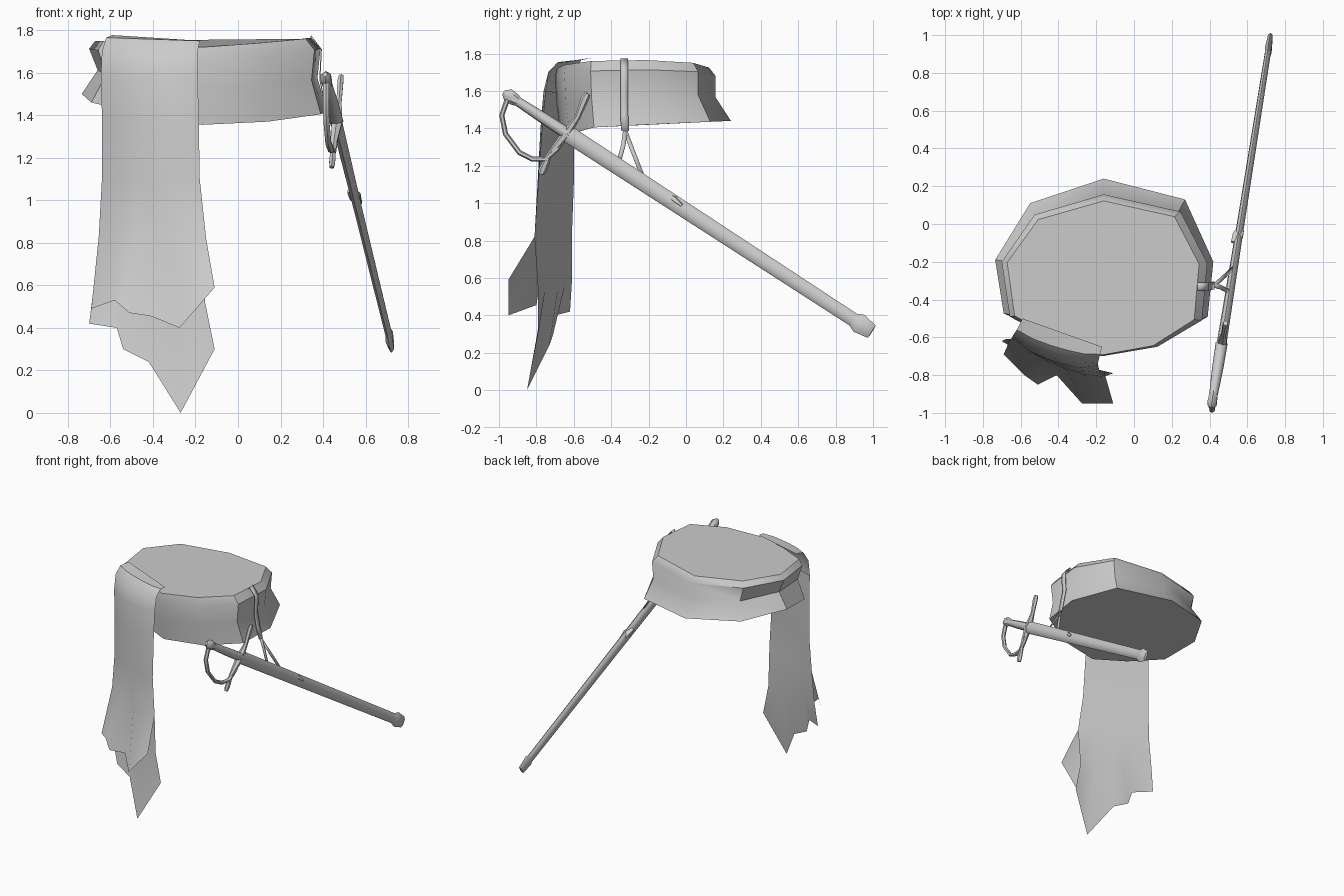
import bpy
import bmesh
from math import cos, sin, tau, radians
from mathutils import Vector

if "Cube" in bpy.data.objects:
    bpy.data.objects.remove(bpy.data.objects["Cube"])

grey = bpy.data.materials.new("plain_grey")
grey.use_nodes = True
COLOUR = (0.6, 0.6, 0.6, 1)
grey.diffuse_color = COLOUR
grey.node_tree.nodes["Principled BSDF"].inputs["Base Color"].default_value = COLOUR


def loft(name, rows, closed=False, caps=False, angle=40):
    """Skin a list of equal-length point rows."""
    bm = bmesh.new()
    grid = [[bm.verts.new(p) for p in row] for row in rows]
    n = len(grid[0])
    for a, b in zip(grid, grid[1:]):
        for i in range(n if closed else n - 1):
            j = (i + 1) % n
            bm.faces.new((a[i], a[j], b[j], b[i]))
    if caps:
        bm.faces.new(grid[0])
        bm.faces.new(grid[-1])
    bmesh.ops.recalc_face_normals(bm, faces=bm.faces)
    mesh = bpy.data.meshes.new(name)
    bm.to_mesh(mesh)
    bm.free()
    mesh.materials.append(grey)
    obj = bpy.data.objects.new(name, mesh)
    bpy.context.collection.objects.link(obj)
    bpy.ops.object.select_all(action="DESELECT")
    bpy.context.view_layer.objects.active = obj
    obj.select_set(True)
    bpy.ops.object.shade_smooth_by_angle(angle=radians(angle))
    return obj


def tube(name, path, wide, thin, sides=6, angle=50):
    """Sweep an ellipse along a path; thin is the radius towards x."""
    pts = [Vector(p) for p in path]
    rows = []
    for k, p in enumerate(pts):
        t = (pts[min(k + 1, len(pts) - 1)] - pts[max(k - 1, 0)]).normalized()
        side = (Vector((1, 0, 0)) - t * t.x).normalized()
        up = t.cross(side)
        rows.append([p + up * wide[k] * cos(tau * i / sides)
                     + side * thin[k] * sin(tau * i / sides) for i in range(sides)])
    return loft(name, rows, True, True, angle)


# Waist belt: flared rings with flat ends
outline = [(-.16, .24), (.27, .13), (.42, -.2), (.39, -.51), (.14, -.65),
           (-.17, -.70), (-.43, -.62), (-.69, -.49), (-.735, -.19), (-.55, .11)]
low = [1.44, 1.435, 1.42, 1.405, 1.37, 1.355, 1.4, 1.46, 1.5, 1.47]
high = [1.725, 1.75, 1.765, 1.76, 1.74, 1.72, 1.73, 1.75, 1.75, 1.74]
rings = []
for left, right, back, front, h in [(1, 1, 1, .93, 0), (.92, .87, .83, .98, .45),
                                    (.945, .94, .83, 1, .85), (.87, .89, .76, .985, 1)]:
    rings.append([(-.16 + (x + .16) * (left if x > -.16 else right),
                   -.25 + (y + .25) * (back if y > -.25 else front),
                   a + (b - a) * h) for (x, y), a, b in zip(outline, low, high)])
loft("waist_belt", rings, True, True, 38)


# Hanging sash: two layers sharing their side edges, split near the hem
def cloth_row(left, right, bulge, cols=6):
    a, b = Vector(left), Vector(right)
    row = []
    for i in range(cols):
        f = i / (cols - 1)
        row.append(a.lerp(b, f) - Vector((0, bulge, 0)) * (4 * f * (1 - f)) ** .6)
    return row


edges = [((-.59, -.50, 1.777), (-.17, -.65, 1.75), 0),
         ((-.62, -.56, 1.765), (-.18, -.69, 1.75), .03),
         ((-.64, -.59, 1.7), (-.19, -.73, 1.7), .045),
         ((-.645, -.60, 1.58), (-.19, -.75, 1.6), .055),
         ((-.64, -.60, 1.4), (-.185, -.77, 1.4), .055),
         ((-.64, -.60, 1.1), (-.18, -.79, 1.1), .055),
         ((-.655, -.61, .83), (-.15, -.81, .82), .05)]
front_hem = [(-.69, -.69, .49), (-.58, -.8, .53), (-.51, -.85, .47),
             (-.41, -.8, .455), (-.275, -.95, .40), (-.11, -.95, .59)]
back_hem = [(-.7, -.62, .42), (-.57, -.7, .40), (-.54, -.71, .30),
            (-.42, -.73, .24), (-.27, -.85, 0), (-.11, -.79, .3)]
loft("sash_front", [cloth_row(*e) for e in edges] + [front_hem])
loft("sash_back", [cloth_row(a, b, 0) for a, b, _ in edges[3:]]
     + [cloth_row((-.68, -.61, .58), (-.155, -.79, .52), 0), back_hem])

# Sword: everything sits along one slanted axis
HILT, TIP = Vector((.415, -.94, 1.57)), Vector((.722, .99, .315))


def along(name, profile, sides=6):
    tube(name, [HILT.lerp(TIP, p[0]) for p in profile],
         [p[1] for p in profile], [p[2] for p in profile], sides)


along("scabbard", [(.16, .046, .026), (.5, .042, .02), (.96, .037, .016)], 8)
along("scabbard_tip", [(.95, .037, .016), (.966, .054, .02), (1, .04, .014), (1.002, .036, .01)])
along("sword_grip", [(.01, .024, .022), (.09, .03, .03), (.16, .032, .032)], 8)
along("pommel", [(-.018, .014, .012), (-.006, .036, .028), (.012, .034, .026), (.024, .024, .02)])
tube("scabbard_stud", [(.532, -.1, 1.045), (.55, -.06, 1.02), (.567, -.02, .985)],
     [.012, .022, .012], [.022, .032, .02])

# Crossguard with knobbed ends, and the curved hand guard
tube("crossguard",
     [(.485, -.525, 1.585), (.482, -.54, 1.56), (.475, -.58, 1.46), (.465, -.64, 1.37),
      (.45, -.73, 1.26), (.443, -.765, 1.18), (.44, -.775, 1.155)],
     [.016, .022, .015, .025, .015, .022, .016],
     [.012, .016, .014, .03, .014, .016, .012])
tube("hand_guard",
     [(.415, -.95, 1.57), (.413, -.985, 1.47), (.416, -.965, 1.37), (.425, -.89, 1.27),
      (.438, -.82, 1.235), (.448, -.75, 1.235), (.457, -.69, 1.29), (.464, -.64, 1.37)],
     [.014] * 8, [.016] * 8)


# Hanger: a band over the belt that forks down to the scabbard
def ribbon(name, path, width):
    rows = [[(x, y - width / 2, z), (x, y + width / 2, z)] for x, y, z in path]
    strap = loft(name, rows)
    solid = strap.modifiers.new("thickness", "SOLIDIFY")
    solid.thickness = .005
    solid.offset = 0


FORK = (.425, -.325, 1.385)
ribbon("hanger_band", [(.325, -.33, 1.74), (.345, -.33, 1.772), (.392, -.33, 1.71),
                       (.385, -.33, 1.57), (.405, -.33, 1.47), FORK], .042)
ribbon("hanger_fork_front", [FORK, (.46, -.335, 1.31), (.505, -.36, 1.22)], .024)
ribbon("hanger_fork_back", [FORK, (.47, -.285, 1.28), (.525, -.235, 1.15)], .024)
